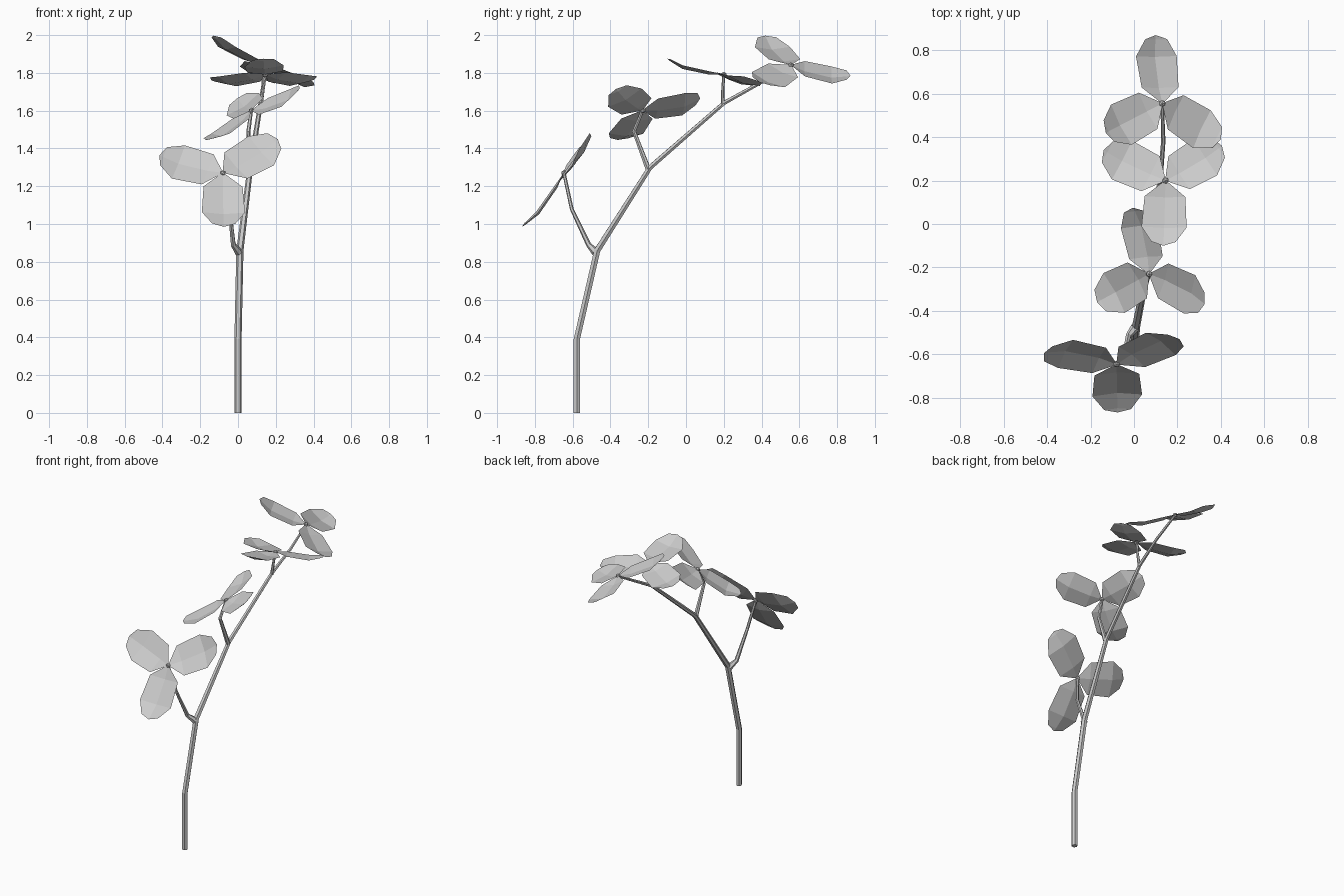
import bpy, bmesh
from mathutils import Vector

cube = bpy.data.objects.get("Cube")
if cube:
    bpy.data.objects.remove(cube, do_unlink=True)

# One plain grey for the whole plant
grey = bpy.data.materials.new("light_grey")
grey.use_nodes = True
colour = (0.6, 0.6, 0.6, 1)
grey.diffuse_color = colour
grey.node_tree.nodes["Principled BSDF"].inputs["Base Color"].default_value = colour


def add_mesh(name, bm):
    bmesh.ops.recalc_face_normals(bm, faces=bm.faces)
    mesh = bpy.data.meshes.new(name)
    bm.to_mesh(mesh)
    bm.free()
    mesh.materials.append(grey)
    obj = bpy.data.objects.new(name, mesh)
    bpy.context.collection.objects.link(obj)
    return obj


def add_tube(name, points):
    """Six-sided tapering tube through (x, y, z, radius) points."""
    curve = bpy.data.curves.new(name, "CURVE")
    curve.dimensions = "3D"
    curve.bevel_depth = 1
    curve.bevel_resolution = 1
    curve.use_fill_caps = True
    spline = curve.splines.new("POLY")
    spline.points.add(len(points) - 1)
    for p, (x, y, z, r) in zip(spline.points, points):
        p.co = (x, y, z, 1)
        p.radius = r
    spline.use_smooth = False
    curve.materials.append(grey)
    obj = bpy.data.objects.new(name, curve)
    bpy.context.collection.objects.link(obj)
    bpy.ops.object.select_all(action="DESELECT")
    obj.select_set(True)
    bpy.context.view_layer.objects.active = obj
    bpy.ops.object.convert(target="MESH")


# Petal rows: position along length, half width, dip below the chord
ROWS = [(0.02, 0.01, 0), (0.24, 0.094, 0.02), (0.7, 0.104, 0.03),
        (0.94, 0.056, 0.008)]


def add_petal(name, centre, tip, normal, width):
    along = tip - centre
    side = along.cross(normal).normalized()
    up = side.cross(along).normalized()
    bm = bmesh.new()
    rows = []
    for t, half, dip in ROWS:
        mid = centre + along * t - up * dip
        lift = up * half * 0.15
        out = side * half * width
        rows.append([bm.verts.new(mid + out + lift),
                     bm.verts.new(mid),
                     bm.verts.new(mid - out + lift)])
    for a, b in zip(rows, rows[1:]):
        for i in range(2):
            bm.faces.new((a[i], a[i + 1], b[i + 1], b[i]))
    end = bm.verts.new(tip)
    for i in range(2):
        bm.faces.new((rows[-1][i], rows[-1][i + 1], end))
    add_mesh(name, bm)


def add_flower(name, centre, normal, tips, width=1.0):
    centre, normal = Vector(centre), Vector(normal).normalized()
    for i, tip in enumerate(tips):
        add_petal(f"{name}_petal_{i + 1}", centre, Vector(tip), normal, width)
    # Small faceted heart
    bm = bmesh.new()
    bmesh.ops.create_icosphere(bm, subdivisions=1, radius=0.016)
    heart = add_mesh(f"{name}_heart", bm)
    heart.location = centre


# Main stem and side branches
add_tube("main_stem", [(0, -0.578, 0, 0.019), (0, -0.578, 0.39, 0.019),
                       (0.01, -0.47, 0.86, 0.019), (0.065, -0.19, 1.3, 0.015),
                       (0.12, 0.2, 1.64, 0.012), (0.135, 0.38, 1.74, 0.01),
                       (0.13, 0.55, 1.835, 0.008)])
add_tube("lower_branch", [(0.005, -0.478, 0.85, 0.022), (-0.025, -0.515, 0.89, 0.014),
                          (-0.045, -0.605, 1.08, 0.01), (-0.08, -0.645, 1.265, 0.009)])
add_tube("middle_branch", [(0.065, -0.2, 1.29, 0.015), (0.055, -0.275, 1.49, 0.011),
                           (0.07, -0.23, 1.6, 0.009)])
add_tube("upper_branch", [(0.12, 0.195, 1.63, 0.011), (0.135, 0.195, 1.72, 0.008),
                          (0.145, 0.2, 1.785, 0.008)])

# Three-petalled flowers from the lowest to the tip
add_flower("lower_flower", (-0.08, -0.645, 1.27), (0.04, -0.81, 0.58),
           [(-0.415, -0.595, 1.365), (0.21, -0.53, 1.45), (-0.075, -0.868, 0.985)],
           width=1.1)
add_flower("middle_flower", (0.07, -0.23, 1.6), (-0.53, -0.28, 0.8),
           [(-0.005, 0.075, 1.665), (0.325, -0.37, 1.715), (-0.17, -0.36, 1.445)])
add_flower("upper_flower", (0.145, 0.2, 1.79), (-0.03, 0.29, 0.95),
           [(0.135, -0.1, 1.875), (-0.14, 0.34, 1.76), (0.405, 0.36, 1.765)])
add_flower("tip_flower", (0.13, 0.555, 1.84), (0.42, 0.21, 0.88),
           [(0.1, 0.87, 1.785), (-0.13, 0.42, 1.997), (0.4, 0.39, 1.75)])
